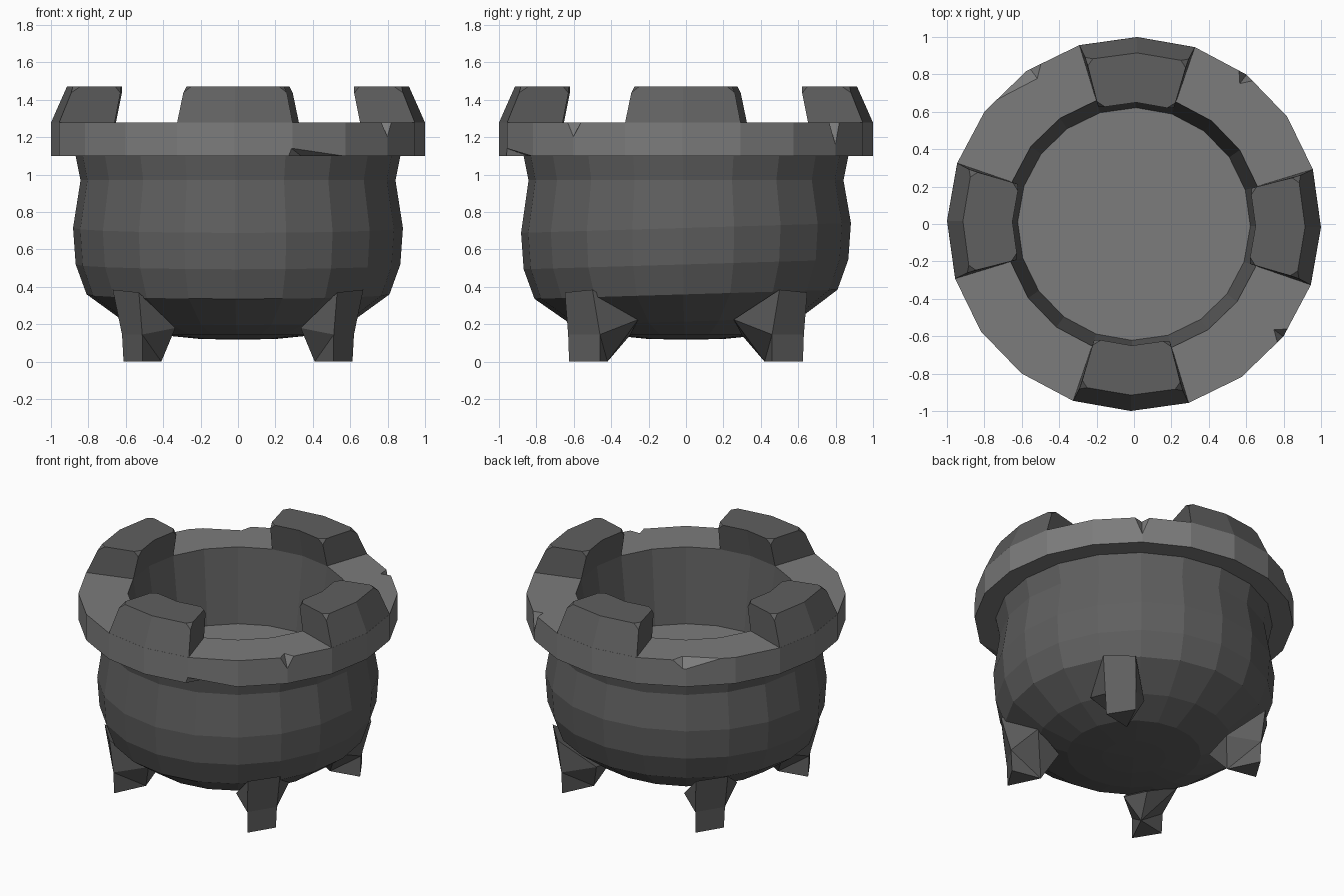
import bpy, bmesh
from math import sin, cos, radians, pi

if "Cube" in bpy.data.objects:
    bpy.data.objects.remove(bpy.data.objects["Cube"])

SIDES = 20
START = radians(-1)          # ring corners sit one degree off the axes


def grey(name, value):
    m = bpy.data.materials.new(name)
    m.diffuse_color = (value, value, value, 1)
    m.use_nodes = True
    m.node_tree.nodes["Principled BSDF"].inputs["Base Color"].default_value = m.diffuse_color
    return m


DARK = grey("dark_iron", .115)
WORN = grey("worn_iron", .20)


def polar(r, deg, z):
    return (r * cos(radians(deg)), r * sin(radians(deg)), z)


def finish(bm, name, mat=DARK):
    bmesh.ops.recalc_face_normals(bm, faces=bm.faces)
    me = bpy.data.meshes.new(name)
    bm.to_mesh(me)
    bm.free()
    me.materials.append(mat)
    ob = bpy.data.objects.new(name, me)
    bpy.context.collection.objects.link(ob)
    return ob


def lathe(name, profile, closed=False, tilt=None, mat=DARK):
    bm = bmesh.new()
    rows = []
    for r, z in profile:
        n = SIDES if r > 0 else 1
        row = []
        for i in range(n):
            a = START + 2 * pi * i / SIDES
            x, y = r * cos(a), r * sin(a)
            row.append(bm.verts.new((x, y, z + (tilt(y, z) if tilt else 0))))
        rows.append(row)
    pairs = list(zip(rows, rows[1:]))
    if closed:
        pairs.append((rows[-1], rows[0]))
    for a, b in pairs:
        for i in range(SIDES):
            j = (i + 1) % SIDES
            if len(a) == 1:
                bm.faces.new((a[0], b[i], b[j]))
            elif len(b) == 1:
                bm.faces.new((a[i], a[j], b[0]))
            else:
                bm.faces.new((a[i], a[j], b[j], b[i]))
    return finish(bm, name, mat)


# Bowl: bulging outside, steep inner wall and flat inner floor, rings lean slightly forward
bowl = lathe("bowl",
             [(0, .118), (.2, .121), (.42, .143), (.61, .215), (.81, .36), (.868, .52), (.882, .715),
              (.842, .97), (.87, 1.11), (.667, 1.11), (.622, .78), (0, .78)],
             tilt=lambda y, z: .03 * y if .2 < z < .75 else 0)
bowl.data.materials.append(WORN)
for p in bowl.data.polygons:                 # lighter inner floor
    if abs(p.center.z - .78) < .001 and abs(p.normal.z) > .99:
        p.material_index = 1

# Heavy rim
rim = lathe("rim", [(1, 1.10), (1, 1.28), (.69, 1.28), (.6655, 1.10)], closed=True, mat=WORN)
rim.data.materials.append(DARK)
for p in rim.data.polygons:                  # dark inner wall, like the bowl
    if abs(p.normal.z) < .5 and p.center.xy.length < .75:
        p.material_index = 1

# Chips knocked out of the rim edges
chips = [
    [polar(.93, 53, 1.3), polar(1.04, 48, 1.3), polar(1.04, 58, 1.3), polar(1.01, 53, 1.14)],
    [polar(.92, -37, 1.3), polar(1.04, -42, 1.3), polar(1.04, -32, 1.3), polar(1.01, -37, 1.19)],
    [(-.86, .595, 1.283), (-.515, .775, 1.283), (-.48, .92, 1.283), (-.57, .85, 1.2)],
    [(.25, -.99, 1.09), (.28, -.97, 1.145), (.68, -.80, 1.095), (.35, -.82, 1.09)],
]
bm = bmesh.new()
for pts in chips:
    vs = [bm.verts.new(p) for p in pts]
    for tri in ((0, 1, 2), (0, 1, 3), (1, 2, 3), (0, 2, 3)):
        bm.faces.new([vs[k] for k in tri])
cutter = finish(bm, "chip_cutter", WORN)
cutter.hide_render = True
mod = rim.modifiers.new("chips", 'BOOLEAN')
mod.operation = 'DIFFERENCE'
mod.solver = 'EXACT'
mod.object = cutter
bpy.context.view_layer.objects.active = rim
bpy.ops.object.modifier_apply(modifier=mod.name)
bpy.data.objects.remove(cutter)


# Four raised blocks on the rim, each two ring segments wide
def rim_block(name, mid):
    bm = bmesh.new()
    sections = []
    for s in (-1, 0, 1):
        sections.append([bm.verts.new(p) for p in (
            polar(1, mid + 18 * s, 1.278), polar(.915, mid + 17.2 * s, 1.47),
            polar(.65, mid + 18 * s, 1.47), polar(.69, mid + 18 * s, 1.278))])
    for a, b in zip(sections, sections[1:]):
        for k in range(4):
            m = (k + 1) % 4
            bm.faces.new((a[k], a[m], b[m], b[k]))
    bm.faces.new(sections[0])
    bm.faces.new(sections[2])
    corners = [sections[i][k] for i in (0, 2) for k in (1, 2)]
    bmesh.ops.bevel(bm, geom=corners, offset=.035, segments=1, affect='VERTICES')
    finish(bm, name)


for name, mid in (("right", -1), ("back", 89), ("left", 179), ("front", 269)):
    rim_block("rim_block_" + name, mid)


# Wedge legs, mirrored into the four corners: outer face widens upward into the
# bowl, sides fold in to an underside ridge
def leg(name, sx, sy):
    bm = bmesh.new()

    def v(x, y, z):
        return bm.verts.new((x * sx, y * sy, z))
    A = [v(.51, .625, 0), v(.612, .46, 0)]
    B = [v(.512, .63, .145), v(.62, .46, .145)]
    C = [v(.53, .648, .37), v(.67, .50, .385)]
    D = [v(.335, .50, .18), v(.57, .255, .225)]
    E = v(.36, .30, .14)
    F = v(.41, .42, 0)
    bm.faces.new((A[0], A[1], B[1], B[0]))
    bm.faces.new((B[0], B[1], C[1], C[0]))
    bm.faces.new((A[0], A[1], F))
    for k in (0, 1):
        bm.faces.new((A[k], B[k], F))
        bm.faces.new((B[k], D[k], F))
        bm.faces.new((B[k], C[k], D[k]))
        bm.faces.new((D[k], E, F))
        bm.faces.new((C[k], D[k], E))
    bm.faces.new((C[0], C[1], E))
    finish(bm, name)


for side, sx in (("left", -1), ("right", 1)):
    for end, sy in (("front", -1), ("back", 1)):
        leg(f"{end}_{side}_leg", sx, sy)
